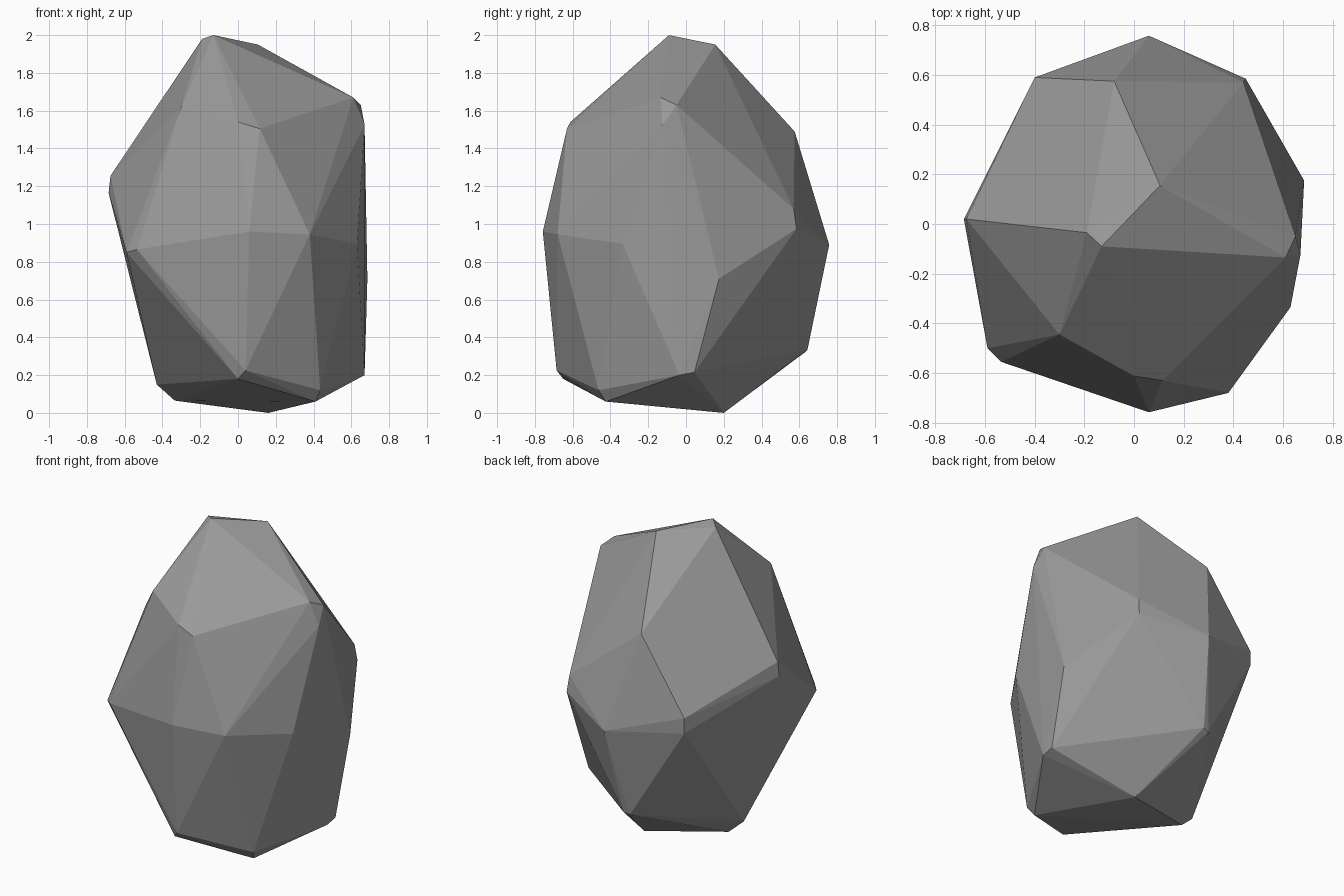
import bpy, bmesh

# Corner points of the chipped boulder, grouped by level
crown = [(-.13, -.09, 2), (-.19, -.035, 1.98), (.105, .155, 1.95)]
shoulder = [(.61, -.135, 1.67), (.65, -.05, 1.63), (.67, -.125, 1.525), (0, -.612, 1.54),
            (.115, -.63, 1.505), (-.3, -.445, 1.62), (-.08, .575, 1.49)]
belly = [(-.675, .02, 1.255), (-.685, .02, 1.165), (.44, .57, 1.08), (.45, .585, .975),
         (-.4, .59, 1.03), (-.4, .59, .93), (.06, -.758, .96), (.38, -.68, .945),
         (.63, -.335, .895), (.06, .758, .89), (-.59, -.5, .85), (-.535, -.555, .865),
         (.685, .175, .71)]
base = [(0, .643, .335), (-.04, .635, .325), (.04, -.685, .225), (0, -.65, .18),
        (.67, .045, .215), (.67, -.035, .2), (-.43, .02, .15), (-.335, .04, .065),
        (.435, -.463, .12), (.41, -.425, .06), (.16, .2, 0)]

# Wrap the corners in a faceted shell
bm = bmesh.new()
for p in crown + shoulder + belly + base:
    bm.verts.new(p)
hull = bmesh.ops.convex_hull(bm, input=bm.verts[:])
loose = [v for v in bm.verts if not v.link_faces]
bmesh.ops.delete(bm, geom=loose, context='VERTS')
bmesh.ops.recalc_face_normals(bm, faces=bm.faces[:])
mesh = bpy.data.meshes.new("rock")
bm.to_mesh(mesh)
bm.free()

# Plain grey stone
stone = bpy.data.materials.new("grey stone")
stone.diffuse_color = (.32, .32, .32, 1)
mesh.materials.append(stone)
rock = bpy.data.objects.new("rock", mesh)
bpy.context.collection.objects.link(rock)
